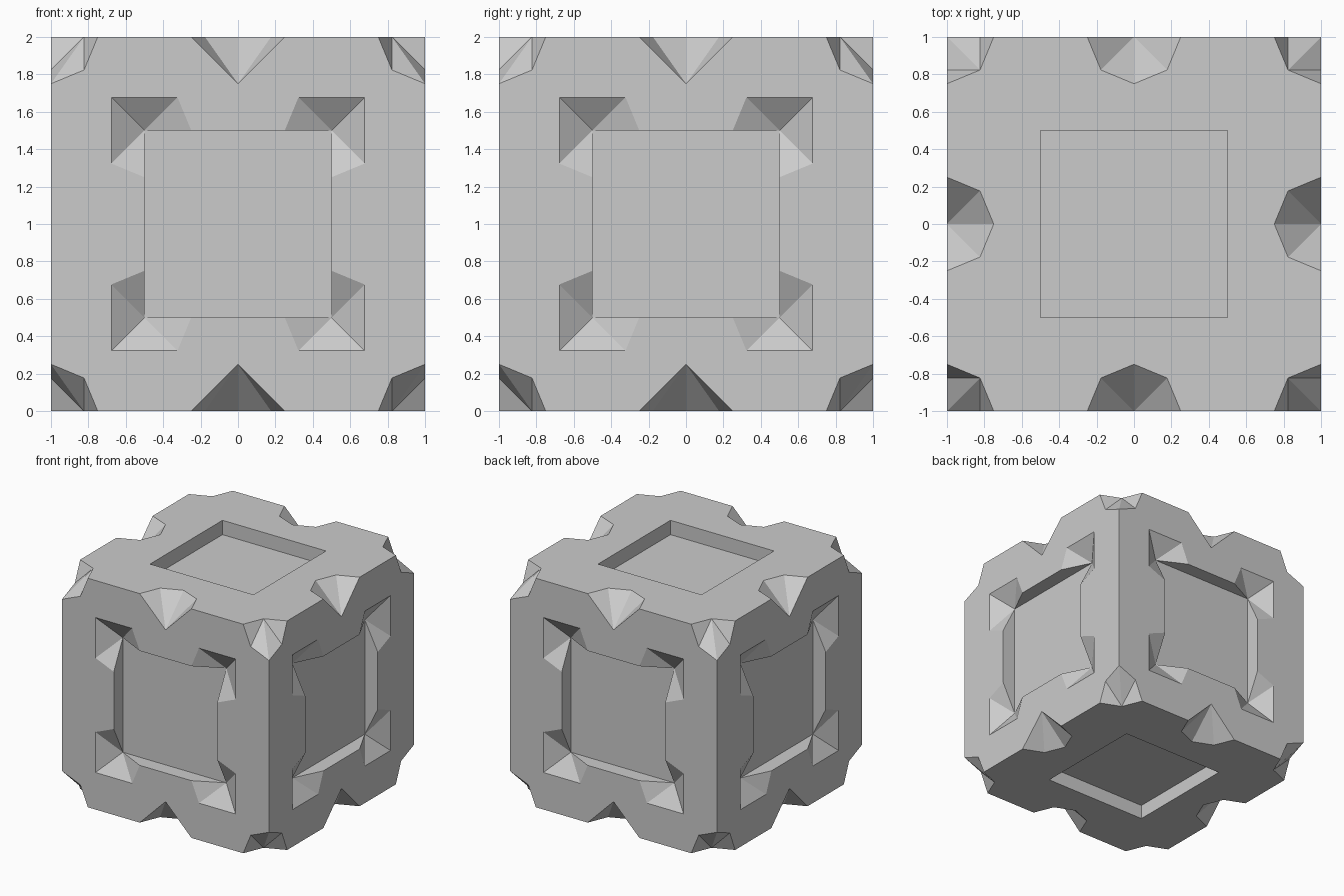
import bpy, bmesh
from itertools import product

if "Cube" in bpy.data.objects:
    bpy.data.objects.remove(bpy.data.objects["Cube"])

R = 0.25          # notch radius
K = R * 0.7071    # diagonal reach of the eight-sided notch
D = 0.125         # panel recess depth
H = 0.5           # half width of the recessed panel

# One octant of the block, centred on the origin; mirrored to all eight below
faces = []

# Side panels: (u across, w up, d inward), used for both the x and y sides
lip = [(H, R), (H + K, H - K), (H + K, H + K), (H - K, H + K), (R, H)]
outline = ([(H, 0), (1, 0), (1, 1 - R), (1 - K, 1 - K), (1 - R, 1), (R, 1), (0, 1 - R), (0, H)]
           + lip[::-1])
side = [[(u, w, 0) for u, w in outline],
        [(0, 0, D), (H, 0, D), (H, H, D), (0, H, D)],            # recess floor
        [(H, 0, 0), (H, R, 0), (H, H, D), (H, 0, D)],            # recess walls
        [(0, H, 0), (R, H, 0), (H, H, D), (0, H, D)]]
for p, q in zip(lip, lip[1:]):                                   # faceted recess corner
    side.append([(*p, 0), (*q, 0), (H, H, D)])
for f in side:
    faces.append([(u, 1 - d, w) for u, w, d in f])
    faces.append([(1 - d, u, w) for u, w, d in f])

# Top panel with a plain square recess
top = [(H, 0), (1 - R, 0), (1 - K, K), (1, R), (1, 1 - R), (1 - K, 1 - K),
       (1 - R, 1), (R, 1), (K, 1 - K), (0, 1 - R), (0, H), (H, H)]
faces.append([(x, y, 1) for x, y in top])
faces.append([(0, 0, 1 - D), (H, 0, 1 - D), (H, H, 1 - D), (0, H, 1 - D)])
half = [[(H, 0, 1), (H, H, 1), (H, H, 1 - D), (H, 0, 1 - D)]]    # recess wall

# Edge notch (half of it) and corner notch (half of it)
foot = (1, 0, 1 - R)
half += [[(1 - R, 0, 1), (1 - K, K, 1), foot],
         [(1 - K, K, 1), (1, R, 1), foot]]
inner = (1 - K, 1 - K, 1)
mid = (1, 1 - K, 1 - K)
half += [[(1, 1 - R, 1), mid, inner], [mid, (1, 1, 1 - R), inner]]
for f in half:
    faces.append(f)
    faces.append([(y, x, z) for x, y, z in f])

# Mirror into all octants and weld
bm = bmesh.new()
for sx, sy, sz in product((1, -1), repeat=3):
    for f in faces:
        bm.faces.new([bm.verts.new((x * sx, y * sy, z * sz + 1)) for x, y, z in f])
bmesh.ops.remove_doubles(bm, verts=bm.verts, dist=1e-4)
bmesh.ops.dissolve_limit(bm, angle_limit=0.01, verts=bm.verts, edges=bm.edges)
bmesh.ops.triangulate(bm, faces=[f for f in bm.faces if len(f.verts) > 4])
bmesh.ops.recalc_face_normals(bm, faces=bm.faces)
mesh = bpy.data.meshes.new("notched_block")
bm.to_mesh(mesh)
bm.free()
bpy.context.collection.objects.link(bpy.data.objects.new("notched_block", mesh))
